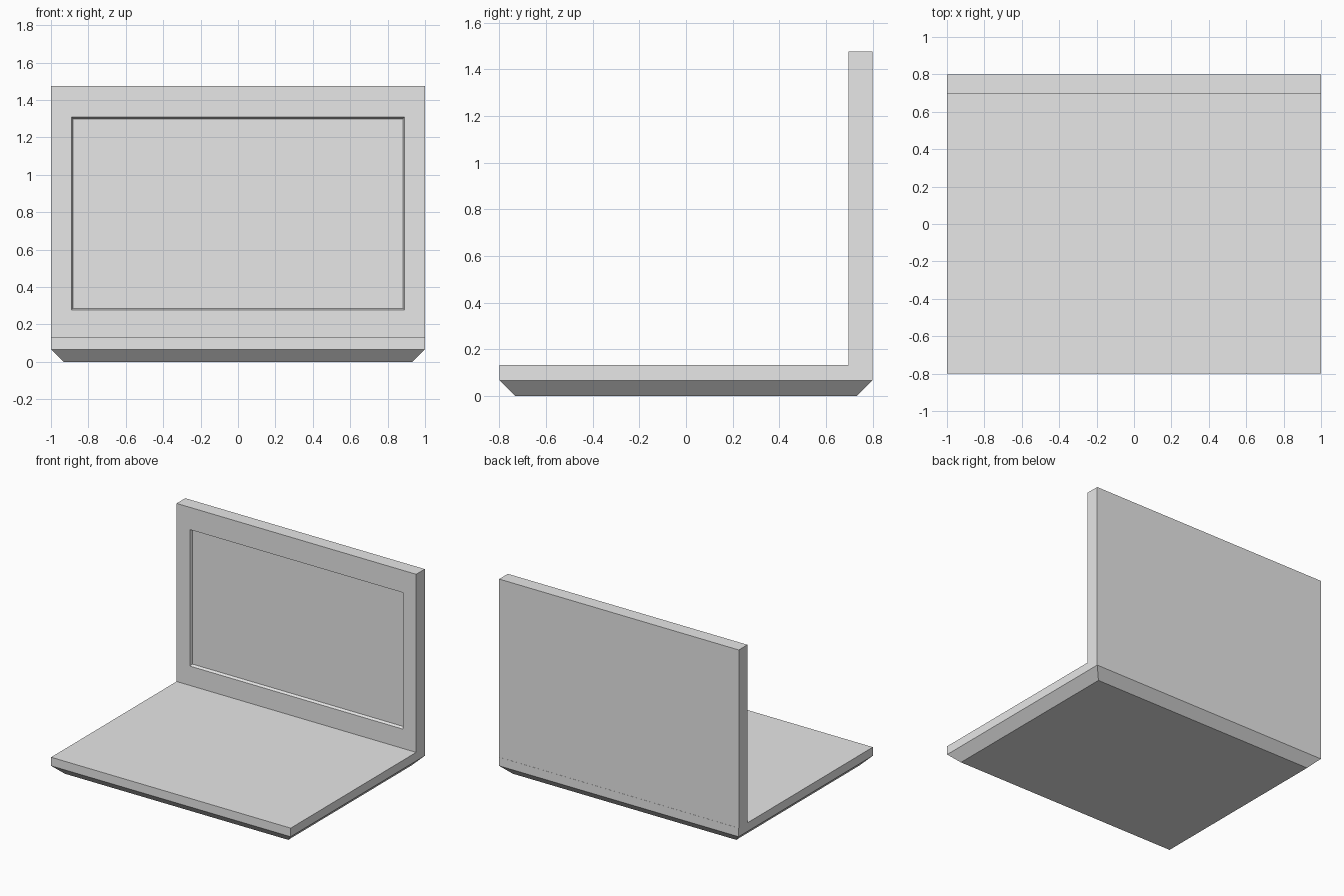
import bpy
import bmesh

default = bpy.data.objects.get("Cube")
if default:
    bpy.data.objects.remove(default, do_unlink=True)

GREY = (0.8, 0.8, 0.8, 1.0)
grey = bpy.data.materials.new("light_grey")
grey.use_nodes = True
grey.diffuse_color = GREY
grey.node_tree.nodes["Principled BSDF"].inputs["Base Color"].default_value = GREY


def make_box(name, low, high, edit):
    """Box between two corners, with its faces reshaped by edit(bm)."""
    bm = bmesh.new()
    bmesh.ops.create_cube(bm, size=1)
    for v in bm.verts:
        for i in range(3):
            v.co[i] = high[i] if v.co[i] > 0 else low[i]
    bm.normal_update()
    edit(bm)
    bmesh.ops.recalc_face_normals(bm, faces=bm.faces)
    mesh = bpy.data.meshes.new(name)
    bm.to_mesh(mesh)
    bm.free()
    mesh.materials.append(grey)
    obj = bpy.data.objects.new(name, mesh)
    bpy.context.collection.objects.link(obj)
    return obj


def taper_underside(bm):
    # Extrude the bottom down to the ground and draw it in by the same amount
    bottom = min(bm.faces, key=lambda f: f.normal.z)
    drop = 0.067
    new = bmesh.ops.extrude_discrete_faces(bm, faces=[bottom])["faces"][0]
    for v in new.verts:
        v.co.x -= drop if v.co.x > 0 else -drop
        v.co.y -= drop if v.co.y > 0 else -drop
        v.co.z = 0


def recess_screen(bm):
    # Frame the front face, then sink the panel with sloping walls
    front = min(bm.faces, key=lambda f: f.normal.y)
    bmesh.ops.inset_individual(bm, faces=[front], thickness=0.1)
    for v in front.verts:
        v.co.x = 0.89 if v.co.x > 0 else -0.89
        v.co.z = 1.308 if v.co.z > 0.8 else 0.278
    bmesh.ops.inset_individual(bm, faces=[front], thickness=0.012)
    for v in front.verts:
        v.co.y += 0.022


# Keyboard base and upright lid
make_box("base", (-1, -0.8, 0.067), (1, 0.8, 0.132), taper_underside)
make_box("lid", (-1, 0.696, 0.132), (1, 0.799, 1.476), recess_screen)
